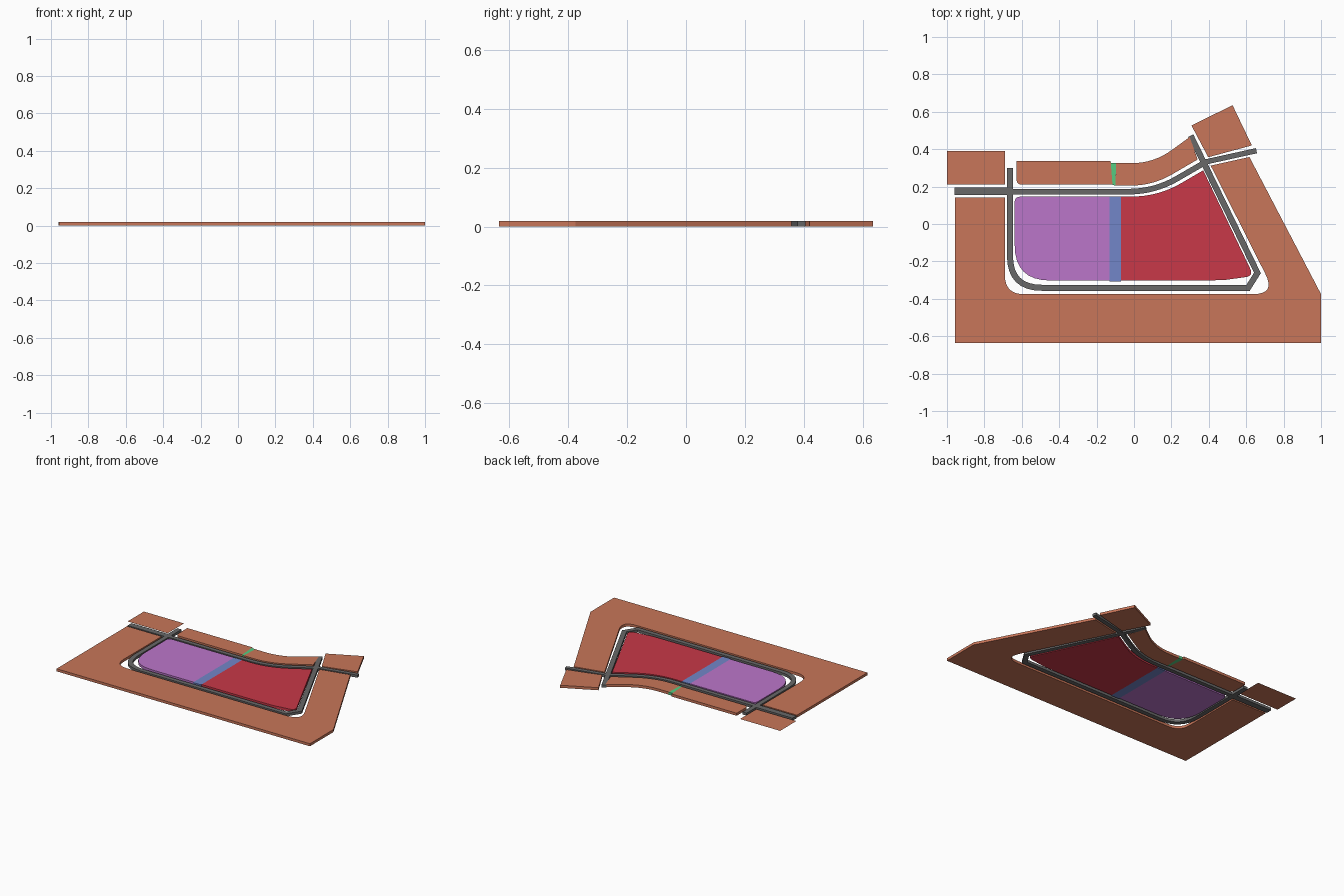
import bpy, bmesh
from mathutils import Vector

if "Cube" in bpy.data.objects:
    bpy.data.objects.remove(bpy.data.objects["Cube"])

H = 0.018


def material(name, rgb):
    m = bpy.data.materials.new(name)
    m.diffuse_color = (*rgb, 1)
    m.use_nodes = True
    m.node_tree.nodes["Principled BSDF"].inputs["Base Color"].default_value = m.diffuse_color
    return m


BROWN = material("terracotta", (0.58, 0.18, 0.10))
PURPLE = material("purple", (0.50, 0.18, 0.59))
RED = material("red", (0.58, 0.04, 0.065))
BLUE = material("blue", (0.17, 0.24, 0.58))
GREEN = material("green", (0.09, 0.60, 0.22))
GREY = material("asphalt", (0.14, 0.14, 0.14))


def smooth_path(points, closed, steps=8):
    """Points are (x, y) or (x, y, cut): cut rounds the corner that far along each edge."""
    out, n = [], len(points)
    for i, p in enumerate(points):
        c = Vector(p[:2])
        if len(p) == 2 or (not closed and i in (0, n - 1)):
            out.append(c)
            continue
        a, b = Vector(points[i - 1][:2]), Vector(points[(i + 1) % n][:2])
        s = c + (a - c).normalized() * p[2]
        e = c + (b - c).normalized() * p[2]
        for k in range(steps + 1):
            t = k / steps
            out.append(s * (1 - t) ** 2 + c * 2 * t * (1 - t) + e * t * t)
    return out


def slab(name, outline, mat, z0=0.0, z1=H):
    bm = bmesh.new()
    face = bm.faces.new([bm.verts.new((p.x, p.y, z0)) for p in outline])
    if z1 > z0:
        new = bmesh.ops.extrude_face_region(bm, geom=[face], use_keep_orig=True)
        verts = [g for g in new["geom"] if isinstance(g, bmesh.types.BMVert)]
        bmesh.ops.translate(bm, verts=verts, vec=(0, 0, z1 - z0))
        bmesh.ops.recalc_face_normals(bm, faces=bm.faces)
    else:
        bm.normal_update()
        if face.normal.z < 0:
            face.normal_flip()
    me = bpy.data.meshes.new(name)
    bm.to_mesh(me)
    bm.free()
    me.materials.append(mat)
    ob = bpy.data.objects.new(name, me)
    bpy.context.collection.objects.link(ob)
    return ob


def plot(name, points, mat, **kw):
    return slab(name, smooth_path(points, True), mat, **kw)


def road(name, points, width):
    path = smooth_path(points, False)
    left, right = [], []
    for i, p in enumerate(path):
        d0 = (p - path[i - 1]).normalized() if i else (path[1] - p).normalized()
        d1 = (path[i + 1] - p).normalized() if i < len(path) - 1 else d0
        n = Vector((-d0.y - d1.y, d0.x + d1.x)).normalized()
        n *= width / 2 / max(0.5, n.dot(Vector((-d0.y, d0.x))))
        left.append(p + n)
        right.append(p - n)
    return slab(name, left + right[::-1], GREY)


# Outer ground wrapping the left, front and right sides
plot("outer_ground", [(-0.957, -0.635), (1, -0.635), (1, -0.375), (0.617, 0.358),
                      (0.41, 0.312), (0.757, -0.375, 0.12), (-0.69, -0.375, 0.10),
                      (-0.69, 0.143), (-0.957, 0.143)], BROWN)

# Ground blocks along the back
plot("back_left_block", [(-1, 0.21), (-0.69, 0.21), (-0.69, 0.39), (-1, 0.39)],
     BROWN, z0=0.014, z1=0.014)
plot("back_strip", [(-0.628, 0.21, 0.03), (-0.115, 0.21), (-0.125, 0.338),
                    (-0.628, 0.338)], BROWN)
plot("back_curved_strip", [(-0.10, 0.205), (0.10, 0.205, 0.12), (0.34, 0.345),
                           (0.298, 0.465), (0.105, 0.325, 0.12), (-0.095, 0.325)], BROWN)
plot("back_right_block", [(0.307, 0.527), (0.527, 0.635), (0.63, 0.42), (0.397, 0.357)], BROWN)
plot("green_crossing", [(-0.115, 0.21), (-0.10, 0.205), (-0.095, 0.327), (-0.125, 0.327)], GREEN)

# Central fields and the path dividing them
plot("purple_field", [(-0.638, -0.302, 0.19), (-0.132, -0.302), (-0.132, 0.146),
                      (-0.638, 0.146, 0.03)], PURPLE)
plot("red_field", [(-0.07, -0.302), (0.36, -0.302), (0.48, -0.300), (0.64, -0.278, 0.045),
                   (0.37, 0.287), (0.13, 0.147, 0.14), (-0.07, 0.147)], RED)
plot("blue_path", [(-0.132, -0.308), (-0.07, -0.308), (-0.07, 0.148), (-0.132, 0.148)], BLUE)

# Roads
road("west_road", [(-0.96, 0.175), (-0.66, 0.175)], 0.042)
road("back_road", [(-0.68, 0.173), (0.11, 0.173, 0.14), (0.372, 0.325)], 0.03)
road("east_road", [(0.365, 0.328), (0.655, 0.392)], 0.028)
road("ring_road", [(-0.663, 0.30), (-0.663, -0.341, 0.17), (0.61, -0.341),
                   (0.66, -0.262), (0.303, 0.472)], 0.032)
